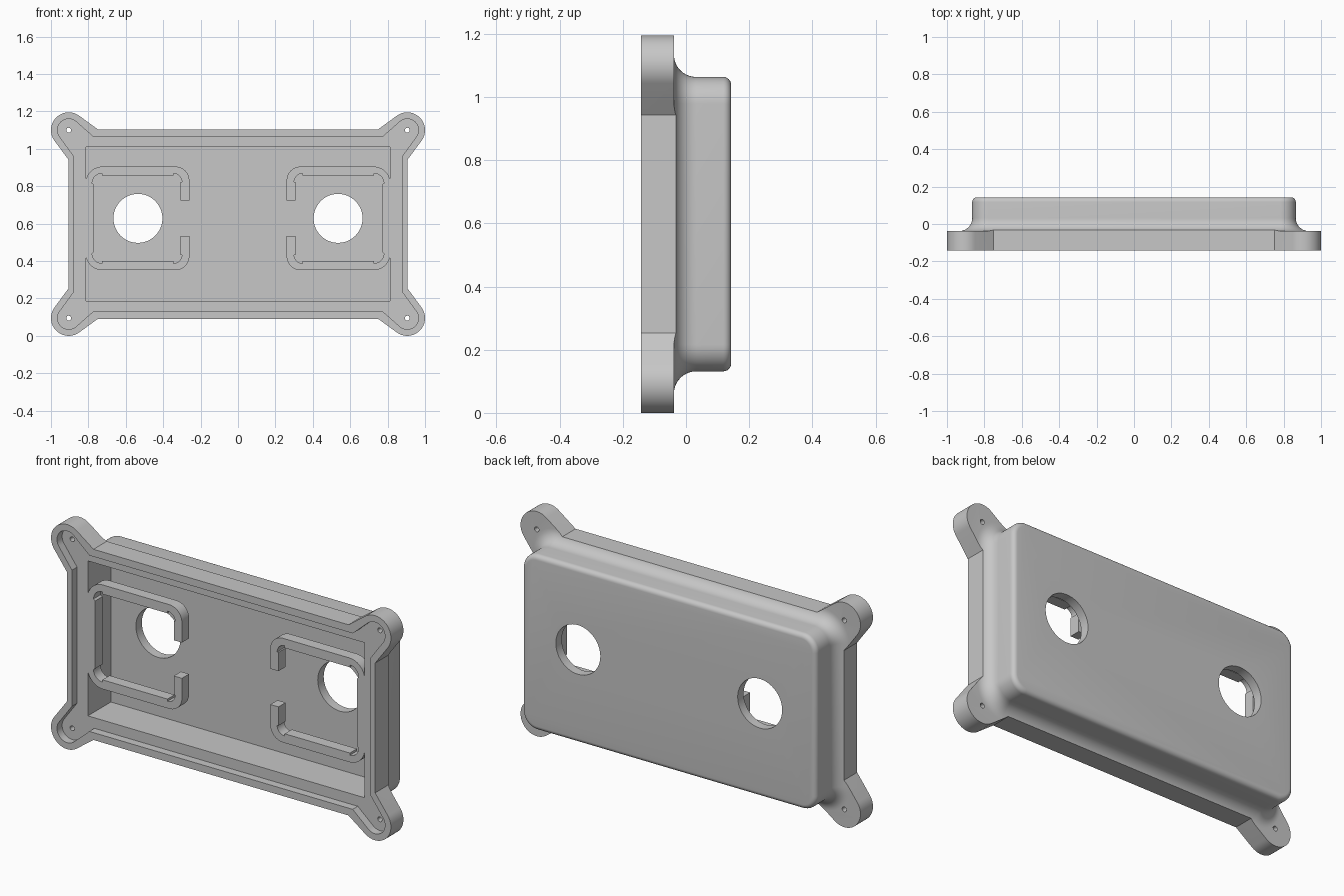
import bpy, bmesh, math
from math import cos, sin, pi

cube = bpy.data.objects.get("Cube")
if cube:
    bpy.data.objects.remove(cube, do_unlink=True)

MID = 0.5975                      # height of the housing centre line
EAR = (0.905, 0.5025)             # ear centre, measured from the middle
FRONT, LEDGE, FLANGE, FLOOR, BACK = -0.143, -0.1, -0.038, 0.093, 0.143

grey = bpy.data.materials.new("plain_grey")
grey.use_nodes = True
grey.diffuse_color = (0.57, 0.57, 0.57, 1)
grey.node_tree.nodes["Principled BSDF"].inputs["Base Color"].default_value = grey.diffuse_color


def loft(name, rings, centre_z=MID):
    """Closed solid through (y, [(x, z), ...]) rings."""
    bm = bmesh.new()
    loops = [[bm.verts.new((x, y, z + centre_z)) for x, z in pts] for y, pts in rings]
    for a, b in zip(loops, loops[1:]):
        for i in range(len(a)):
            j = (i + 1) % len(a)
            bm.faces.new((a[i], a[j], b[j], b[i]))
    bm.faces.new(loops[0])
    bm.faces.new(loops[-1])
    bmesh.ops.recalc_face_normals(bm, faces=bm.faces)
    mesh = bpy.data.meshes.new(name)
    bm.to_mesh(mesh)
    bm.free()
    mesh.materials.append(grey)
    obj = bpy.data.objects.new(name, mesh)
    bpy.context.collection.objects.link(obj)
    return obj


def prism(name, pts, y0, y1, centre_z=MID):
    return loft(name, [(y0, pts), (y1, pts)], centre_z)


def arc(cx, cz, r, a0, a1, n=12):
    return [(cx + r * cos(a0 + (a1 - a0) * i / n), cz + r * sin(a0 + (a1 - a0) * i / n))
            for i in range(n + 1)]


def four_way(quad):
    """Mirror a counter-clockwise corner into all four quadrants."""
    half = quad + [(-x, z) for x, z in reversed(quad)]
    return half + [(-x, -z) for x, z in half]


def eared(w, h, px, pz, r):
    """Rectangle with a round ear joined by tangent flanks at each corner."""
    def tangent(x, z, side):
        dx, dz = x - EAR[0], z - EAR[1]
        return math.atan2(dz, dx) % (2 * pi) + side * math.acos(r / math.hypot(dx, dz))
    a0 = tangent(w, pz, 1) - 2 * pi
    a1 = tangent(px, h, -1)
    return four_way([(w, pz)] + arc(*EAR, r, a0, a1, 24) + [(px, h)])


def rounded(w, h, r):
    return four_way(arc(w - r, h - r, r, 0, pi / 2, 12))


def combine(target, tool, mode):
    mod = target.modifiers.new(mode, 'BOOLEAN')
    mod.operation, mod.solver, mod.object = mode, 'EXACT', tool
    bpy.ops.object.select_all(action='DESELECT')
    bpy.context.view_layer.objects.active = target
    target.select_set(True)
    bpy.ops.object.modifier_apply(modifier=mod.name)
    bpy.data.objects.remove(tool, do_unlink=True)


# Raised back: flared fillet at its foot, small rounding at its rear edge
W, H, R, FOOT, EDGE = 0.865, 0.466, 0.085, 0.07, 0.025
profile = [(LEDGE, FOOT)]
profile += [(FLANGE + FOOT * (1 - cos(t)), FOOT * (1 - sin(t)))
            for t in (pi / 2 * i / 10 for i in range(11))]
profile += [(BACK - EDGE + EDGE * sin(t), EDGE * (cos(t) - 1))
            for t in (pi / 2 * i / 6 for i in range(7))]
housing = loft("housing", [(y, rounded(W + d, H + d, R + d)) for y, d in profile])

# Trim the flare to the flange outline, then join the flange
outline = eared(0.907, 0.507, 0.75, 0.345, 0.095)
combine(housing, prism("trim", outline, -0.3, 0.3), 'INTERSECT')
combine(housing, prism("flange", outline, FRONT, FLANGE), 'UNION')

# Front ledge recess and deep rectangular pocket
combine(housing, prism("recess", eared(0.877, 0.468, 0.775, 0.362, 0.06), -0.3, LEDGE), 'DIFFERENCE')
pw, ph = 0.813, 0.412
combine(housing, prism("pocket", [(pw, ph), (-pw, ph), (-pw, -ph), (pw, -ph)], -0.2, FLOOR), 'DIFFERENCE')

# Open retaining frames, fixed to the pocket side walls
CZ = 0.628
outer = [(0.26, 0.095)] + arc(0.335, 0.202, 0.075, pi, pi / 2) + \
    arc(0.725, 0.187, 0.09, pi / 2, 0) + [(0.84, 0.187)]
inner = [(0.77, 0.18)] + arc(0.728, 0.188, 0.052, 0, pi / 2, 8) + \
    [(0.728, 0.228), (0.345, 0.228)] + arc(0.345, 0.195, 0.045, pi / 2, pi, 8) + \
    [(0.308, 0.195), (0.308, 0.095)]
frame = outer + [(x, -z) for x, z in reversed(outer)] + \
    [(x, -z) for x, z in reversed(inner)] + inner
for s in (1, -1):
    combine(housing, prism("frame", [(s * x, z) for x, z in frame], LEDGE, -0.04, CZ), 'UNION')

# Round openings in the back, and a screw hole through each ear
for s in (1, -1):
    combine(housing, prism("opening", arc(s * 0.535, 0, 0.131, 0, 2 * pi * 47 / 48, 47),
                           0.05, 0.3, CZ), 'DIFFERENCE')
    for t in (1, -1):
        combine(housing, prism("screw", arc(s * EAR[0], t * EAR[1], 0.013, 0, 2 * pi * 15 / 16, 15),
                               -0.3, 0.0), 'DIFFERENCE')

bpy.context.view_layer.objects.active = housing
housing.select_set(True)
bpy.ops.object.shade_smooth_by_angle(angle=math.radians(30))
